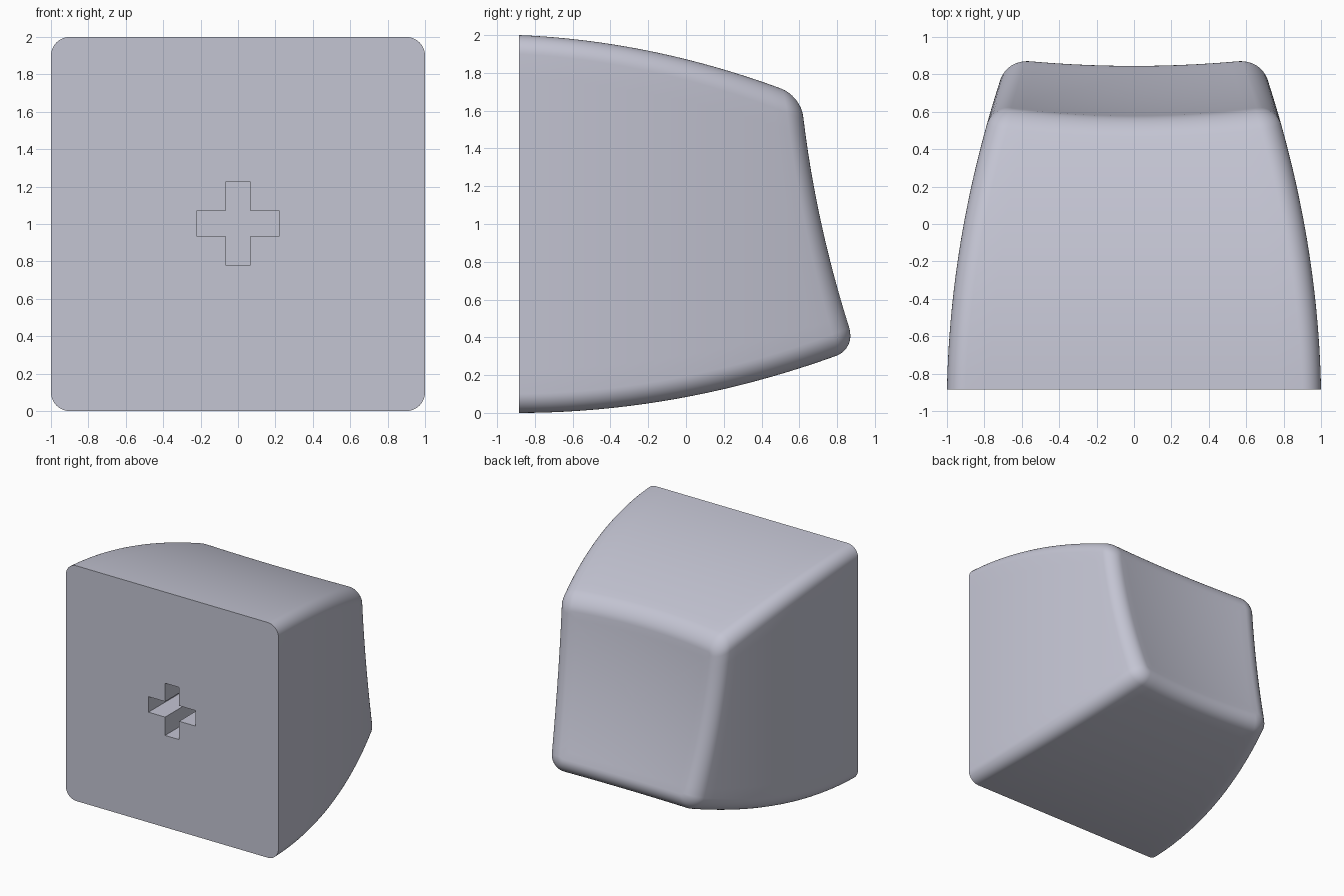
import bpy, bmesh, math

old = bpy.data.objects.get("Cube")
if old:
    bpy.data.objects.remove(old, do_unlink=True)

FRONT = -0.885      # flat mounting face
FILLET = 0.1        # setback of the rounded rim
WALL_STEPS, RIM_STEPS, DISH_STEPS = 20, 8, 10

mat = bpy.data.materials.new("pale lavender grey")
mat.use_nodes = True
colour = (0.55, 0.555, 0.65, 1)
mat.diffuse_color = colour
mat.node_tree.nodes["Principled BSDF"].inputs["Base Color"].default_value = colour


def rounded_square(arc=10, side=14):
    """Outline as (core x, core z, normal x, normal z)."""
    out = []
    corners = [(1, 1), (-1, 1), (-1, -1), (1, -1)]
    for i, (cx, cz) in enumerate(corners):
        for j in range(arc + 1):
            a = math.pi / 2 * (i + j / arc)
            out.append((cx, cz, math.cos(a), math.sin(a)))
        nx, nz = out[-1][2:]
        ex, ez = corners[(i + 1) % 4]
        for j in range(1, side):
            f = j / side
            out.append((cx + (ex - cx) * f, cz + (ez - cz) * f, nx, nz))
    return out


def section(y, p, inset=0):
    """Point of the tapering outline at depth y."""
    u = y - FRONT
    half = 1 - 0.02 * u - 0.092 * u * u
    top = 2 - 0.04 * u - 0.118 * u * u
    low = 0.107 * u * u
    r = 0.1 + 0.012 * u
    x = p[0] * (half - r) + p[2] * (r - inset)
    z = (top + low) / 2 + p[1] * ((top - low) / 2 - r) + p[3] * (r - inset)
    return x, z


def dish(x, z):
    """Tilted, hollow touch surface."""
    return 0.68 - 0.228 * (z - 1) + 0.092 * ((z - 1) ** 2 + x * x)


def column(p):
    """One strip of points from the front edge, over the rim, into the dish."""
    y = 0.7
    for _ in range(20):
        y = dish(*section(y, p))
    x, z = section(y, p)
    corner = (x, y, z)
    end = y - FILLET
    pts = []
    for i in range(WALL_STEPS + 1):
        yy = FRONT + (end - FRONT) * i / WALL_STEPS
        x, z = section(yy, p)
        pts.append((x, yy, z))
    a = pts[-1]
    x, z = section(y, p, FILLET)
    b = (x, dish(x, z), z)
    # circular-looking rim as a weighted curve
    for i in range(1, RIM_STEPS + 1):
        t = i / RIM_STEPS
        w = ((1 - t) ** 2, 1.4 * t * (1 - t), t * t)
        pts.append(tuple(sum(k * q[c] for k, q in zip(w, (a, corner, b))) / sum(w)
                         for c in range(3)))
    for i in range(1, DISH_STEPS):
        f = 1 - i / DISH_STEPS
        x, z = b[0] * f, 1 + (b[2] - 1) * f
        pts.append((x, dish(x, z), z))
    return pts


def finish(name, bm):
    bmesh.ops.recalc_face_normals(bm, faces=bm.faces)
    mesh = bpy.data.meshes.new(name)
    bm.to_mesh(mesh)
    bm.free()
    mesh.materials.append(mat)
    ob = bpy.data.objects.new(name, mesh)
    bpy.context.collection.objects.link(ob)
    return ob


# Key body: walls, rounded rim and hollow top
bm = bmesh.new()
cols = [[bm.verts.new(c) for c in column(p)] for p in rounded_square()]
centre = bm.verts.new((0, dish(0, 1), 1))
for c, d in zip(cols, cols[1:] + cols[:1]):
    for i in range(len(c) - 1):
        bm.faces.new((c[i], d[i], d[i + 1], c[i + 1]))
    bm.faces.new((c[-1], d[-1], centre))
bm.faces.new([c[0] for c in cols])
body = finish("key_body", bm)

# Cross-shaped stem socket
L, T, DEPTH = 0.222, 0.066, 0.45
quarter = [(L, -T), (L, T), (T, T)]
bm = bmesh.new()
outline = []
for turn in range(4):
    for x, z in quarter:
        for _ in range(turn):
            x, z = -z, x
        outline.append(bm.verts.new((x, FRONT - 0.1, 1.003 + z)))
face = bm.faces.new(outline)
ext = bmesh.ops.extrude_face_region(bm, geom=[face])
bmesh.ops.translate(bm, vec=(0, DEPTH + 0.1, 0),
                    verts=[v for v in ext["geom"] if isinstance(v, bmesh.types.BMVert)])
cutter = finish("socket_cutter", bm)
cutter.hide_render = True

mod = body.modifiers.new("socket", "BOOLEAN")
mod.operation = "DIFFERENCE"
mod.solver = "EXACT"
mod.object = cutter
bpy.ops.object.select_all(action="DESELECT")
body.select_set(True)
bpy.context.view_layer.objects.active = body
bpy.ops.object.modifier_apply(modifier=mod.name)
bpy.data.objects.remove(cutter, do_unlink=True)
bpy.ops.object.shade_smooth_by_angle(angle=math.radians(35))
